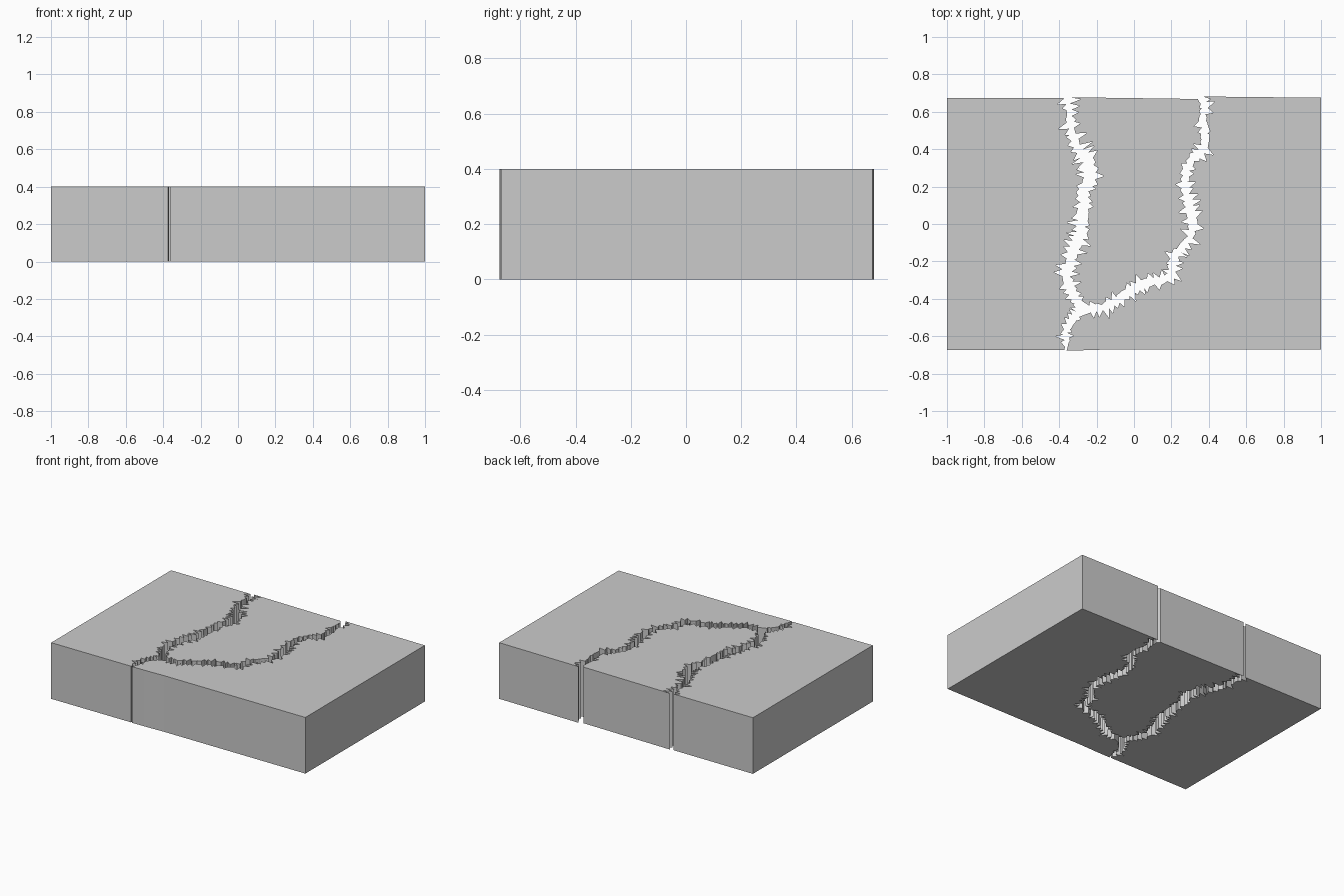
import bpy, bmesh, random
from mathutils import Vector

if "Cube" in bpy.data.objects:
    bpy.data.objects.remove(bpy.data.objects["Cube"])

H, Y = 0.40, 0.675

# crack centre lines, travelling from the back edge to the front
upper = [(-.36, Y), (-.345, .61), (-.345, .56), (-.33, .48), (-.30, .40), (-.25, .34),
         (-.235, .26), (-.265, .18), (-.275, .05), (-.285, -.06), (-.33, -.14),
         (-.34, -.22), (-.365, -.28), (-.35, -.33), (-.32, -.38), (-.30, -.42)]
lower = [(-.305, -.485), (-.34, -.53), (-.37, -.58), (-.36, -.62), (-.367, -Y)]
branch = [(.355, Y), (.38, .62), (.365, .57), (.38, .50), (.38, .45), (.37, .40),
          (.31, .345), (.28, .29), (.27, .21), (.285, .14), (.30, .08), (.315, 0),
          (.30, -.07), (.26, -.12), (.22, -.165), (.207, -.22), (.20, -.28), (.14, -.30),
          (.06, -.315), (-.005, -.35), (-.075, -.395), (-.155, -.44), (-.235, -.455)]


def resample(path, step):
    pts = [Vector(p) for p in path]
    out = []
    for a, b in zip(pts, pts[1:]):
        n = max(1, round((b - a).length / step))
        out += [a.lerp(b, i / n) for i in range(n)]
    return out + [pts[-1]]


def jagged_edge(path, side, widths, spike, seed):
    """Broken edge beside a centre line; side +1 is east, -1 is west."""
    rng = random.Random(seed)
    pts = resample(path, 0.016)
    last = len(pts) - 1
    out = []
    for i, p in enumerate(pts):
        t = i / last
        w0, w1, w2 = widths
        w = w0 + (w1 - w0) * min(1, t * 4) if t < .5 else w2 + (w1 - w2) * min(1, (1 - t) * 4)
        d = (pts[min(last, i + 3)] - pts[max(0, i - 3)]).normalized()
        n = Vector((-d.y, d.x)) * side
        if abs(p.y) == Y:
            n = Vector((side, 0))
        elif 0 < i < last:
            w *= rng.uniform(.6, 1.2)
            if i % 2:
                w += spike * rng.uniform(.1, 1) ** 1.5
                p = p + d * rng.uniform(-.012, .012)
        q = p + n * w
        if 0 < i < last:
            q.y = max(-Y + .008, min(Y - .008, q.y))
        out.append((q.x, q.y))
    return out


def slab(name, outline):
    bm = bmesh.new()
    face = bm.faces.new([bm.verts.new((x, y, 0)) for x, y in outline])
    ext = bmesh.ops.extrude_face_region(bm, geom=[face], use_keep_orig=True)
    verts = [v for v in ext["geom"] if isinstance(v, bmesh.types.BMVert)]
    bmesh.ops.translate(bm, verts=verts, vec=(0, 0, H))
    bmesh.ops.recalc_face_normals(bm, faces=bm.faces)
    mesh = bpy.data.meshes.new(name)
    bm.to_mesh(mesh)
    bm.free()
    bpy.context.collection.objects.link(bpy.data.objects.new(name, mesh))


# broken edges
west = jagged_edge(upper + [(-.29, -.46)] + lower, -1, (.012, .028, .006), .06, 1)
east_upper = jagged_edge(upper, 1, (.012, .028, .022), .065, 2)
east_lower = jagged_edge(lower, 1, (.018, .016, .006), .035, 3)
branch_in = jagged_edge(branch, -1, (.016, .021, .018), .045, 4)
branch_out = jagged_edge(branch, 1, (.016, .021, .018), .05, 5)

# three slab pieces
slab("left_slab_piece", [(-1, -Y), (-1, Y)] + west)
slab("middle_slab_piece", east_upper + branch_in[::-1])
slab("right_slab_piece", branch_out + east_lower +
     [(-.27, -Y), (-.11, -.67), (1, -.67), (1, Y)])
